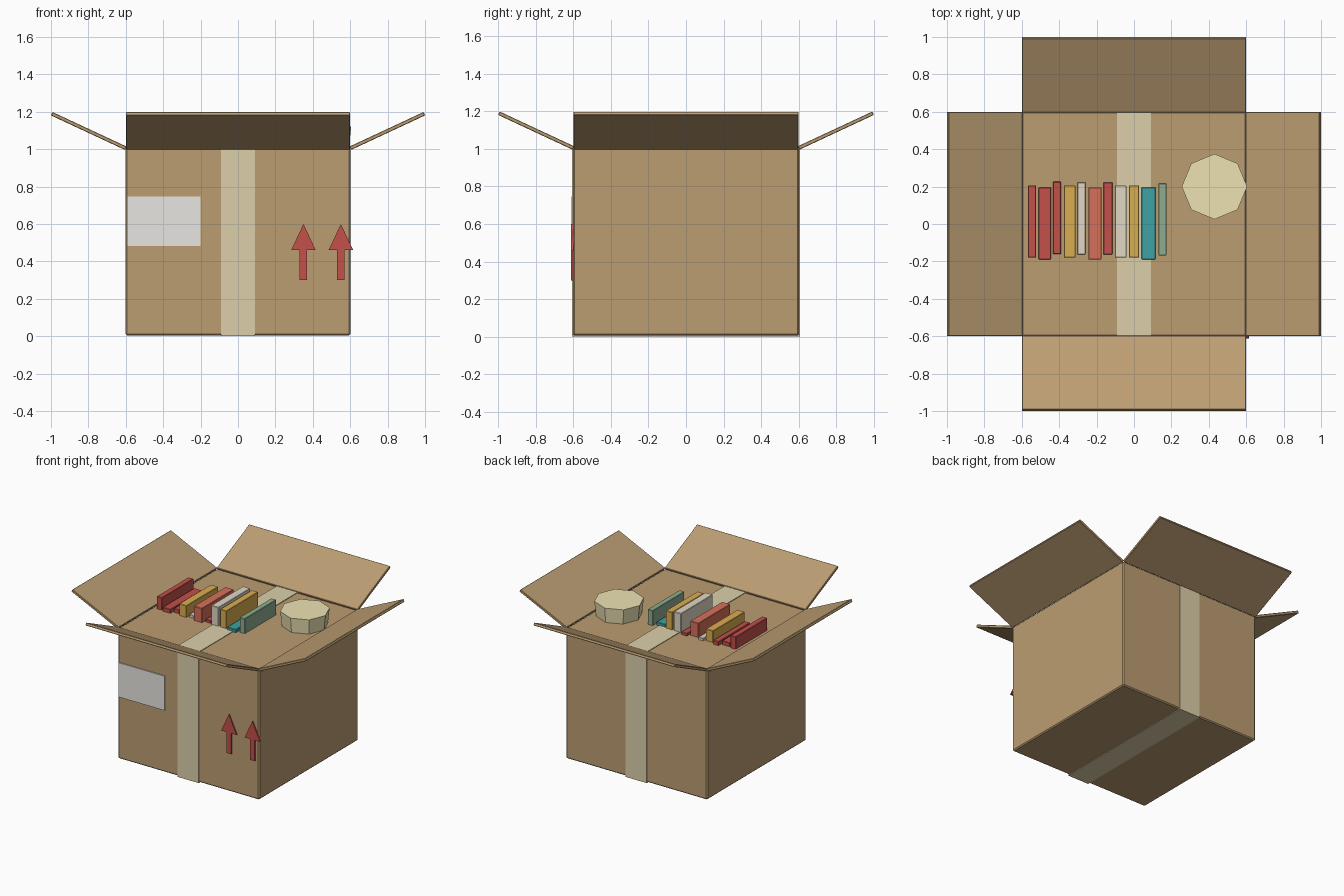
import bpy, bmesh
from math import radians, cos, sin
from mathutils import Matrix

if "Cube" in bpy.data.objects:
    bpy.data.objects.remove(bpy.data.objects["Cube"])


def material(name, rgb):
    m = bpy.data.materials.new(name)
    m.diffuse_color = (*rgb, 1)
    m.use_nodes = True
    m.node_tree.nodes["Principled BSDF"].inputs["Base Color"].default_value = m.diffuse_color
    return m


CARD = material("cardboard", (0.50, 0.34, 0.17))
TAPE = material("tape", (0.72, 0.63, 0.40))
PAPER = material("paper", (0.80, 0.79, 0.76))
RED = material("red", (0.55, 0.08, 0.07))
GOLD = material("gold", (0.70, 0.42, 0.08))
CREAM = material("cream", (0.75, 0.68, 0.56))
CORAL = material("coral", (0.68, 0.16, 0.10))
TEAL = material("teal", (0.05, 0.36, 0.38))
GREEN = material("green", (0.27, 0.42, 0.28))
SHADE = material("shade", (0.85, 0.76, 0.45))


def finish(bm, name, mat):
    bmesh.ops.recalc_face_normals(bm, faces=bm.faces)
    me = bpy.data.meshes.new(name)
    bm.to_mesh(me)
    bm.free()
    me.materials.append(mat)
    ob = bpy.data.objects.new(name, me)
    bpy.context.collection.objects.link(ob)
    return ob


def box(name, mat, lo, hi, matrix=None, bevel=0):
    bm = bmesh.new()
    size = [b - a for a, b in zip(lo, hi)]
    mid = [(a + b) / 2 for a, b in zip(lo, hi)]
    bmesh.ops.create_cube(bm, size=1, matrix=Matrix.Translation(mid) @ Matrix.Diagonal((*size, 1)))
    if matrix:
        bm.transform(matrix)
    ob = finish(bm, name, mat)
    if bevel:
        mod = ob.modifiers.new("edge", 'BEVEL')
        mod.width, mod.segments = bevel, 1
    return ob


# Carton, with the tape wrapped all the way round it
box("carton", CARD, (-0.602, -0.602, 0.005), (0.602, 0.602, 1.005), bevel=0.008)
box("tape", TAPE, (-0.09, -0.606, 0), (0.09, 0.606, 1.01))

# Four open flaps, one per side
tilt = Matrix.Translation((0.6, 0, 1.005)) @ Matrix.Rotation(radians(-25), 4, 'Y')
for i, side in enumerate(("right", "back", "left", "front")):
    turn = Matrix.Rotation(radians(90 * i), 4, 'Z')
    box(side + "_flap", CARD, (0, -0.6, -0.01), (0.437, 0.6, 0.01), turn @ tilt, bevel=0.003)

# Blank label on the front
box("label", PAPER, (-0.59, -0.61, 0.483), (-0.20, -0.598, 0.747))

# Two upward arrows on the front
for i, cx in enumerate((0.35, 0.55)):
    outline = [(-0.02, 0.30), (0.02, 0.30), (0.02, 0.46), (0.066, 0.46),
               (0, 0.60), (-0.066, 0.46), (-0.02, 0.46)]
    bm = bmesh.new()
    face = bm.faces.new([bm.verts.new((cx + x, -0.612, z)) for x, z in outline])
    ext = bmesh.ops.extrude_face_region(bm, geom=[face])
    bmesh.ops.translate(bm, vec=(0, 0.014, 0),
                        verts=[v for v in ext["geom"] if isinstance(v, bmesh.types.BMVert)])
    finish(bm, f"arrow_{i + 1}", RED)

# Row of books: left x, right x, y centre, top z, colour
books = [
    (-0.567, -0.523, 0.013, 1.10, RED), (-0.510, -0.444, 0.003, 1.035, RED),
    (-0.434, -0.389, 0.033, 1.035, RED), (-0.375, -0.313, 0.013, 1.095, GOLD),
    (-0.303, -0.260, 0.030, 1.025, CREAM), (-0.244, -0.174, 0.003, 1.115, CORAL),
    (-0.164, -0.115, 0.030, 1.025, RED), (-0.102, -0.040, 0.013, 1.155, CREAM),
    (-0.027, 0.027, 0.013, 1.145, GOLD), (0.040, 0.115, 0.003, 1.03, TEAL),
    (0.131, 0.174, 0.025, 1.12, GREEN)]
for i, (x0, x1, cy, top, mat) in enumerate(books):
    box(f"book_{i + 1}", mat, (x0, cy - 0.193, 0.7), (x1, cy + 0.193, top), bevel=0.003)

# Eight-sided shade, slightly narrower towards the bottom
bm = bmesh.new()
rings = [[bm.verts.new((0.43 + r * cos(radians(45 * k)), 0.2 + r * sin(radians(45 * k)), z))
          for k in range(8)] for r, z in ((0.15, 0.88), (0.175, 1.12))]
for k in range(8):
    n = (k + 1) % 8
    bm.faces.new((rings[0][k], rings[0][n], rings[1][n], rings[1][k]))
for ring in rings:
    bm.faces.new(ring)
finish(bm, "lamp_shade", SHADE)
